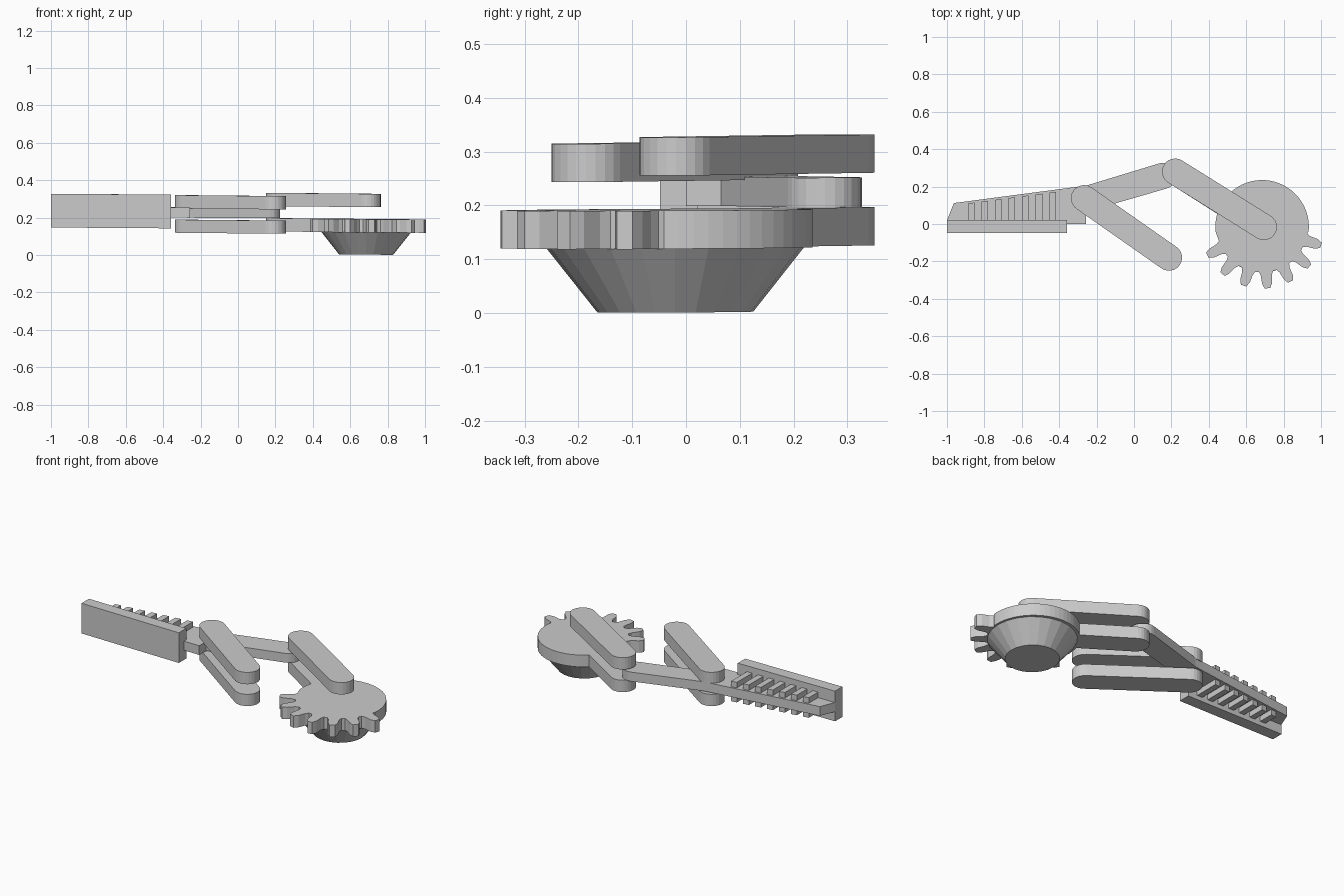
import bpy, bmesh
from math import cos, sin, pi, radians, atan2

if "Cube" in bpy.data.objects:
    bpy.data.objects.remove(bpy.data.objects["Cube"])

parts = []

def finish(bm, name):
    bmesh.ops.recalc_face_normals(bm, faces=bm.faces)
    # the whole assembly leans very slightly
    for v in bm.verts:
        v.co.z += -0.007 * v.co.x + 0.004 * v.co.y
    me = bpy.data.meshes.new(name)
    bm.to_mesh(me)
    bm.free()
    ob = bpy.data.objects.new(name, me)
    bpy.context.collection.objects.link(ob)
    return ob

def prism(name, pts, z0, z1):
    bm = bmesh.new()
    face = bm.faces.new([bm.verts.new((x, y, z0)) for x, y in pts])
    new = bmesh.ops.extrude_face_region(bm, geom=[face])
    bmesh.ops.translate(bm, vec=(0, 0, z1 - z0),
                        verts=[g for g in new["geom"] if isinstance(g, bmesh.types.BMVert)])
    return finish(bm, name)

def arc(c, r, a0, a1, n):
    return [(c[0] + r * cos(a0 + (a1 - a0) * i / n), c[1] + r * sin(a0 + (a1 - a0) * i / n))
            for i in range(n + 1)]

def link(name, a, b, z0, z1, r=0.07):
    t = atan2(b[1] - a[1], b[0] - a[0])
    prism(name, arc(b, r, t - pi / 2, t + pi / 2, 12) + arc(a, r, t + pi / 2, t + 1.5 * pi, 12), z0, z1)

# Paired links
link("front_link_upper", (-0.267, 0.138), (0.187, -0.18), 0.246, 0.317)
link("front_link_lower", (-0.267, 0.138), (0.187, -0.18), 0.116, 0.186)
hub = (0.685, -0.015)
joint = (0.22, 0.28)
link("drive_link_upper", joint, (0.694, -0.016), 0.261, 0.332)
link("drive_link_lower", joint, hub, 0.126, 0.197)

# Sector gear: plain disc over the back, seven teeth on the front
outline = arc(hub, 0.25, radians(-6), radians(186), 30)
for i in range(7):
    a = radians(207.5 + 22.5 * i)
    for da, r in ((-9, 0.243), (-6.5, 0.262), (-5, 0.305), (-2.6, 0.33),
                  (2.6, 0.33), (5, 0.305), (6.5, 0.262), (9, 0.243)):
        t = a + radians(da)
        outline.append((hub[0] + r * cos(t), hub[1] + r * sin(t)))
prism("sector_gear", outline, 0.126, 0.197)

# Tapered servo horn under the gear
bm = bmesh.new()
bmesh.ops.create_cone(bm, cap_ends=True, segments=24, radius1=0.145, radius2=0.24, depth=0.12)
bmesh.ops.translate(bm, verts=bm.verts, vec=(hub[0], hub[1] - 0.005, 0.067))
finish(bm, "gear_base")

# Finger: tapered web that continues into a round-ended arm
t = atan2(0.142, 0.487)
finger = [(-1.0, 0.0), (-0.256, 0.0), (-0.256, 0.065)]
finger += arc((0.155, 0.257), 0.07, t - pi / 2, t + pi / 2, 12)
finger += [(-0.25, 0.207), (-0.31, 0.198), (-0.963, 0.112), (-1.0, 0.02)]
prism("finger_arm", finger, 0.197, 0.252)

# Grip plate
prism("grip_plate", [(-1, -0.048), (-0.357, -0.048), (-0.357, 0.022), (-1, 0.022)], 0.14, 0.32)

# Ribs through the finger
for i in range(7):
    x = -0.888 + 0.0725 * i
    top = lambda u: 0.112 + (u + 0.963) * 0.132 - 0.012
    prism(f"finger_rib_{i + 1}", [(x, 0.0), (x + 0.035, 0.0), (x + 0.035, top(x + 0.035)), (x, top(x))],
          0.165, 0.285)
